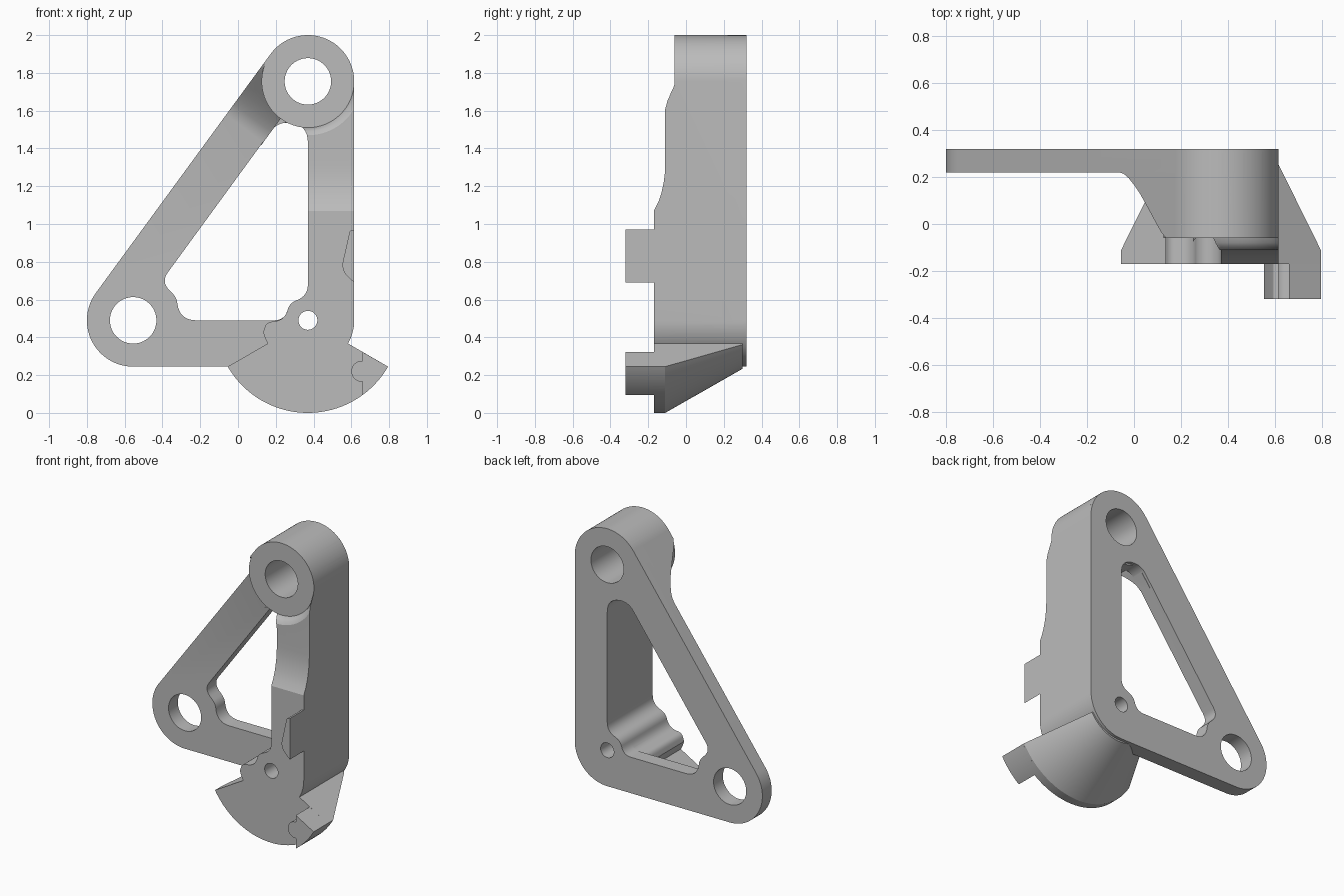
import bpy, bmesh, math
from mathutils import Vector

cube = bpy.data.objects.get("Cube")
if cube:
    bpy.data.objects.remove(cube, do_unlink=True)

grey = bpy.data.materials.new("plain grey")
grey.use_nodes = True
colour = (0.5, 0.5, 0.5, 1)
grey.diffuse_color = colour
grey.node_tree.nodes["Principled BSDF"].inputs["Base Color"].default_value = colour

# Pivot centres (x, z) and shared sizes
TOP, LEFT, LOW = Vector((0.37, 1.755)), Vector((-0.555, 0.49)), Vector((0.37, 0.49))
LUG, BORE, PIN, FAN = 0.245, 0.123, 0.05, 0.49
BACK, INNER, FRONT, TAB = 0.32, 0.30, -0.17, -0.32
along = (TOP - LEFT).normalized()
outward = Vector((-along.y, along.x))
lean = math.degrees(math.atan2(outward.y, outward.x))


def arc(centre, radius, start, end, steps=32):
    angles = [math.radians(start + (end - start) * i / steps) for i in range(steps + 1)]
    return [centre + radius * Vector((math.cos(a), math.sin(a))) for a in angles]


def rounded(corners, steps=8):
    """Outline through corners (x, z, rounding length)."""
    out, n = [], len(corners)
    for i, (x, z, t) in enumerate(corners):
        p = Vector((x, z))
        if not t:
            out.append(p)
            continue
        a = p + (Vector(corners[i - 1][:2]) - p).normalized() * t
        b = p + (Vector(corners[(i + 1) % n][:2]) - p).normalized() * t
        for k in range(steps + 1):
            s = k / steps
            out.append(a * (1 - s) ** 2 + p * 2 * s * (1 - s) + b * s * s)
    return out


def loft(name, rings):
    """Closed solid through matching rings of 3D points."""
    bm = bmesh.new()
    rows = [[bm.verts.new(p) for p in ring] for ring in rings]
    n = len(rows[0])
    for a, b in zip(rows, rows[1:]):
        for i in range(n):
            j = (i + 1) % n
            bm.faces.new((a[i], a[j], b[j], b[i]))
    bm.faces.new(rows[0])
    bm.faces.new(rows[-1])
    bmesh.ops.recalc_face_normals(bm, faces=bm.faces)
    mesh = bpy.data.meshes.new(name)
    bm.to_mesh(mesh)
    bm.free()
    mesh.materials.append(grey)
    obj = bpy.data.objects.new(name, mesh)
    bpy.context.collection.objects.link(obj)
    return obj


def prism(name, outline, y0, y1):
    return loft(name, [[(p.x, y, p.y) for p in outline] for y in (y0, y1)])


def disc(name, centre, radius, y0, y1):
    return prism(name, arc(centre, radius, 0, 360, 96)[:-1], y0, y1)


def combine(target, other, operation):
    mod = target.modifiers.new(operation.lower(), "BOOLEAN")
    mod.operation, mod.solver, mod.object = operation, "EXACT", other
    bpy.context.view_layer.objects.active = target
    bpy.ops.object.modifier_apply(modifier=mod.name)
    bpy.data.objects.remove(other, do_unlink=True)


# Thin triangular frame with a rounded window
body = prism("bracket_body", arc(TOP, LUG, 0, lean) + arc(LEFT, LUG, lean, 270)
             + arc(LOW, LUG, 270, 360), 0.22, BACK)
pin_side = [(0.37, 1.53, 0.1), (0.37, 0.62, 0.06), (0.27, 0.58, 0.04), (0.25, 0.49, 0.06)]
window = pin_side + [(-0.31, 0.49, 0.09), (-0.325, 0.61, 0.03),
                     (-0.407, 0.695, 0.06), (0.21, 1.54, 0.06)]
combine(body, prism("window_cutter", rounded(window), -1, 1), "DIFFERENCE")

# Deep post with the lower pivot lug, sharing the window edge
outline = rounded([(0.615, 1.755, 0), (0.25, 1.755, 0), (0.25, 1.535, 0)] + pin_side
                  + [(0.15, 0.48, 0.03)] + [(p.x, p.y, 0) for p in arc(LOW, LUG, 195, 360)])
post = prism("post", outline, FRONT, INNER)

# Post front steps back towards the top
step = [(-0.4, 1.07), (FRONT, 1.07), (-0.147, 1.115), (-0.13, 1.165), (-0.118, 1.22),
        (-0.112, 1.27), (-0.11, 1.32), (-0.11, 2.1), (-0.4, 2.1)]
combine(post, loft("step_cutter", [[(x, y, z) for y, z in step] for x in (0, 1)]), "DIFFERENCE")
pocket = [(-0.06, LUG), (-0.08, 0.252), (-0.098, 0.265), (-0.11, 0.285), (-0.2, 0.35)]
combine(post, loft("pocket_cutter", [[(p.x, y, p.y) for p in arc(TOP, r, 0, 360, 96)[:-1]]
                                     for y, r in pocket]), "DIFFERENCE")

# Top boss and the curved ramp down to the diagonal arm
boss = disc("top_boss", TOP, LUG, -0.06, INNER)
ramp_profile = [(0, INNER), (0.42, INNER), (0.4, 0.22), (0.365, 0.213), (0.33, 0.195), (0.29, 0.165),
                (0.25, 0.13), (0.207, 0.085), (0.12, -0.01), (0.09, -0.04), (0.06, -0.06), (0, -0.06)]
rings = []
for side in (0, LUG):
    spots = [(TOP + outward * side - along * d, y) for d, y in ramp_profile]
    rings.append([(p.x, y, p.y) for p, y in spots])
ramp = loft("arm_ramp", rings)

# Tapered fan under the lower pivot
fan = loft("tapered_fan", [[(p.x, y, p.y) for p in [LOW] + arc(LOW, r, 210, 330, 48)]
                           for y, r in ((FRONT, FAN), (-0.11, FAN), (INNER, 0.256))])

# Two raised front tabs
upper_tab = prism("upper_tab", rounded([(0.615, 0.69, 0), (0.545, 0.755, 0.05),
                                        (0.592, 0.965, 0.01), (0.615, 0.97, 0)]), TAB, -0.1)
edge = math.degrees(math.acos((0.66 - LOW.x) / FAN))
lower_tab = prism("lower_tab", [Vector((0.66, 0.322))]
                  + arc(Vector((0.655, 0.22)), 0.055, 85, 275, 20)
                  + arc(LOW, FAN, -edge, -30, 16), TAB, -0.12)

for part in (post, boss, ramp, fan, upper_tab, lower_tab):
    combine(body, part, "UNION")

# Pivot bores
for centre, radius in ((TOP, BORE), (LEFT, BORE), (LOW, PIN)):
    combine(body, disc("bore_cutter", centre, radius, -1, 1), "DIFFERENCE")

bpy.ops.object.select_all(action="DESELECT")
body.select_set(True)
bpy.context.view_layer.objects.active = body
bpy.ops.object.shade_smooth_by_angle(angle=math.radians(25))
